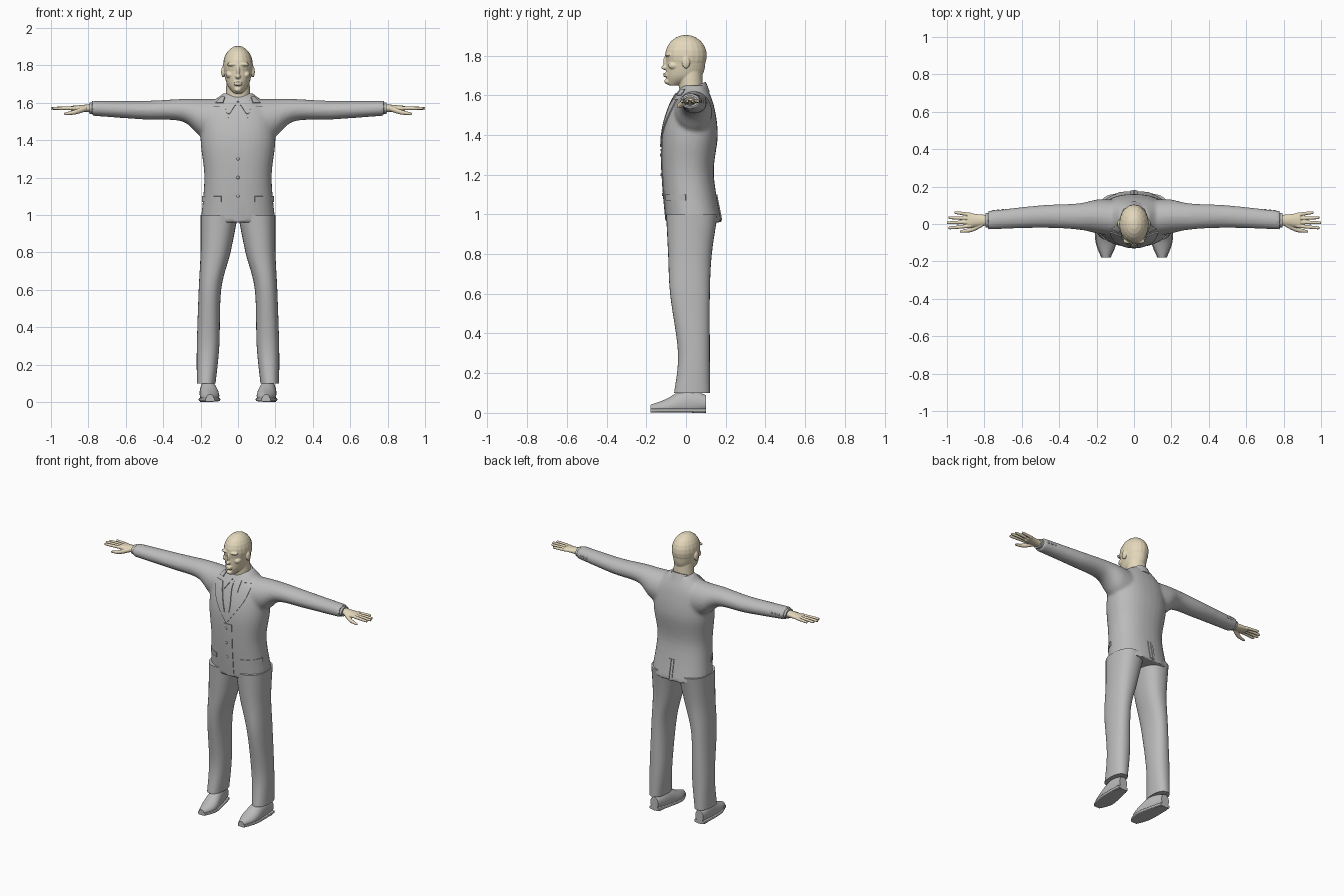
import bpy, bmesh, math
from mathutils import Vector, Matrix
from mathutils.bvhtree import BVHTree

if "Cube" in bpy.data.objects:
    bpy.data.objects.remove(bpy.data.objects["Cube"])


def material(name, *color):
    mat = bpy.data.materials.new(name)
    mat.use_nodes = True
    mat.diffuse_color = (*color, 1)
    shader = mat.node_tree.nodes["Principled BSDF"]
    shader.inputs["Base Color"].default_value = mat.diffuse_color
    return mat


SUIT = material("suit grey", .5, .5, .5)
SKIN = material("pale skin", .78, .69, .5)
SIDES = {"left": 1, "right": -1}


def spline(rows, steps=6):
    """Catmull-Rom curve through rows of numbers."""
    rows = [Vector(row) for row in rows]
    padded = [rows[0], *rows, rows[-1]]
    points = []
    for before, start, end, after in zip(padded, padded[1:], padded[2:], padded[3:]):
        leave, arrive = (end - before) / 2, (after - start) / 2
        for step in range(steps):
            t = step / steps
            ease = t * t * (3 - 2 * t)
            points.append(start.lerp(end, ease) + leave * t * (1 - t) ** 2
                          - arrive * t * t * (1 - t))
    return points + [rows[-1]]


def loft(bm, rows, axis="z", side=1, power=2, sides=32, tilt=0, floor=0):
    """Closed tube; each row is position, two centre values and two radii."""
    rings = []
    for pos, centre_u, centre_v, radius_u, radius_v in spline(rows):
        ring = []
        for i in range(sides):
            angle = math.tau * i / sides
            cos, sin = math.cos(angle), math.sin(angle)
            u = centre_u + radius_u * math.copysign(abs(cos) ** (2 / power), cos)
            rise = radius_v * math.copysign(abs(sin) ** (2 / power), sin)
            v = centre_v + rise
            if axis == "x":
                x, y, z = pos, u, v
            elif axis == "y":
                x, y, z = u, pos, v
            else:
                x, y, z = u, v, pos + tilt * rise
            ring.append(bm.verts.new((side * x, y, max(z, floor))))
        rings.append(ring)
    for low, high in zip(rings, rings[1:]):
        for i in range(sides):
            bm.faces.new((low[i - 1], low[i], high[i], high[i - 1]))
    bm.faces.new(rings[0])
    bm.faces.new(rings[-1])


def blob(bm, centre, *radii):
    matrix = Matrix.Translation(centre) @ Matrix.Diagonal((*radii, 1))
    bmesh.ops.create_uvsphere(bm, u_segments=20, v_segments=12, radius=1, matrix=matrix)


def finish(bm, name, mat, voxel=0, soften=2, thickness=0):
    bmesh.ops.recalc_face_normals(bm, faces=bm.faces)
    mesh = bpy.data.meshes.new(name)
    bm.to_mesh(mesh)
    bm.free()
    mesh.materials.append(mat)
    part = bpy.data.objects.new(name, mesh)
    bpy.context.collection.objects.link(part)
    bpy.ops.object.select_all(action="DESELECT")
    bpy.context.view_layer.objects.active = part
    part.select_set(True)
    if voxel:
        blend = part.modifiers.new("blend", "REMESH")
        blend.mode, blend.voxel_size = "VOXEL", voxel
        part.modifiers.new("soften", "SMOOTH").iterations = soften
    if thickness:
        solid = part.modifiers.new("thickness", "SOLIDIFY")
        solid.thickness, solid.offset = thickness, 0
    for modifier in list(part.modifiers):
        bpy.ops.object.modifier_apply(modifier=modifier.name)
    bpy.ops.object.shade_smooth_by_angle(angle=math.radians(50))
    return part


# Jacket: body and sleeves blended into one skin
bm = bmesh.new()
loft(bm, [(.96, 0, .04, .2, .14), (1.2, 0, .01, .18, .13), (1.4, 0, .02, .2, .14),
          (1.55, 0, .03, .18, .11), (1.65, 0, .04, .08, .06)], power=2.3)
for side in SIDES.values():
    loft(bm, [(.1, .03, 1.5, .1, .12), (.2, .04, 1.52, .09, .1), (.3, .04, 1.56, .07, .06),
              (.5, .04, 1.56, .06, .05), (.78, .02, 1.57, .05, .04)], "x", side)
jacket = finish(bm, "jacket", SUIT, .01, 5)
SURFACE = BVHTree.FromPolygons([v.co for v in jacket.data.vertices],
                               [p.vertices[:] for p in jacket.data.polygons])


def on_jacket(x, z, face=-1):
    """Point of the jacket seen from the front (-1) or the back (1)."""
    hit = SURFACE.ray_cast(Vector((x, face, z)), Vector((0, -face, 0)))[0]
    return hit or Vector((x, 0, z))


def plate(name, path, side=1, lift=.004, face=-1, across=6):
    """Cloth strip laid on the jacket along a path of x, z and half width."""
    bm = bmesh.new()
    previous = None
    for x, z, width in spline(path):
        row = []
        for k in range(across + 1):
            point = on_jacket(side * (x + width * (2 * k / across - 1)), z, face)
            point.y += face * lift
            row.append(bm.verts.new(point))
        if previous:
            for k in range(across):
                bm.faces.new((previous[k], previous[k + 1], row[k + 1], row[k]))
        previous = row
    finish(bm, name, SUIT, thickness=.006)


# Lapels, collar wings, pocket flaps and back vent
for name, side in SIDES.items():
    plate(name + "_lapel", [(.1, 1.58, .03), (.07, 1.48, .03), (0, 1.34, .005)], side)
    plate(name + "_jacket_collar", [(.08, 1.63, .01), (.1, 1.6, .02)], side)
    plate(name + "_shirt_collar", [(.03, 1.61, .03), (.05, 1.54, .005)], side)
    plate(name + "_pocket_flap", [(.14, 1.1, .05), (.14, 1.07, .05)], side, .002)
    plate(name + "_vent_edge", [(.01, 1.1, .008), (.01, .97, .008)], side, .002, 1)

# Tie and front closure
plate("tie", [(0, 1.6, .015), (0, 1.56, .01), (0, 1.45, .02), (0, 1.35, .005)])
plate("front_overlap", [(.01, 1.33, .03), (.01, .97, .03)], lift=.001)

# Front and sleeve buttons
bm = bmesh.new()
for k in range(3):
    blob(bm, on_jacket(0, 1.3 - k / 10) - Vector((0, .005, 0)), .008, .004, .008)
    for side in SIDES.values():
        blob(bm, on_jacket(side * (.7 + k / 40), 1.57, 1), .007, .004, .007)
finish(bm, "buttons", SUIT)

# Collar ring around the neck, higher at the back
bm = bmesh.new()
loft(bm, [(1.58, 0, .03, .1, .09), (1.64, 0, .03, .07, .07)], tilt=.4)
finish(bm, "collar_ring", SUIT)

# Head: skull, jaw, neck and features blended together
bm = bmesh.new()
blob(bm, (0, 0, 1.8), .08, .105, .104)
loft(bm, [(1.65, 0, -.06, .02, .03), (1.7, 0, -.01, .06, .09), (1.8, 0, 0, .08, .1)])
loft(bm, [(1.55, 0, .03, .07, .06), (1.75, 0, .02, .06, .06)])
blob(bm, (0, -.1, 1.74), .015, .025, .013)
blob(bm, (0, -.1, 1.77), .01, .015, .03)
blob(bm, (0, -.09, 1.67), .02, .02, .015)
for lip in (1.697, 1.708):
    blob(bm, (0, -.1, lip), .023, .015, .006)
for side in SIDES.values():
    blob(bm, (side * .03, -.09, 1.805), .03, .016, .01)
    blob(bm, (side * .045, -.06, 1.75), .02, .03, .02)
    blob(bm, (side * .08, 0, 1.765), .01, .02, .03)
finish(bm, "head", SKIN, .0035)

for name, side in SIDES.items():
    # Hand with four fingers and a thumb
    bm = bmesh.new()
    loft(bm, [(.75, .02, 1.57, .03, .025), (.81, .02, 1.57, .03, .02), (.89, .02, 1.57, .04, .013)],
         "x", side)
    for k in range(4):
        y = .02 * k - .01
        fan = y + .007 * (k - 1.5)
        tip = 1 - .01 * (k - 1) ** 2
        loft(bm, [(.87, y, 1.57, .01, .01), (tip - .01, fan, 1.57, .008, .008),
                  (tip, fan, 1.57, .004, .004)], "x", side)
    loft(bm, [(.81, 0, 1.57, .015, .015), (.87, -.03, 1.55, .013, .013),
              (.93, -.04, 1.54, .006, .006)], "x", side)
    finish(bm, name + "_hand", SKIN, .003)

    # Shirt cuff
    bm = bmesh.new()
    loft(bm, [(.75, .02, 1.57, .04, .03), (.795, .02, 1.57, .04, .03)], "x", side)
    finish(bm, name + "_shirt_cuff", SUIT)

    # Trouser leg
    bm = bmesh.new()
    loft(bm, [(1, .1, .03, .1, .13), (.8, .12, .02, .08, .11), (.6, .15, .02, .06, .1),
              (.3, .16, .04, .06, .08), (.1, .17, .03, .05, .09)], side=side, power=2.3)
    finish(bm, name + "_trouser_leg", SUIT)

    # Shoe upper, with a flat sole that follows it and a heel block
    outline = [(.1, .17, .05, .03, .04), (0, .16, .05, .045, .07),
               (-.1, .15, .03, .05, .04), (-.18, .15, .02, .02, .02)]
    bm = bmesh.new()
    loft(bm, outline, "y", side, floor=.015)
    finish(bm, name + "_shoe", SUIT)
    bm = bmesh.new()
    loft(bm, [(y, x, .013, width + .005, .01) for y, x, _, width, _ in outline], "y", side, 6)
    loft(bm, [(0, .167, .065, .035, .035), (.02, .167, .065, .035, .035)], side=side, power=3)
    finish(bm, name + "_sole", SUIT)
